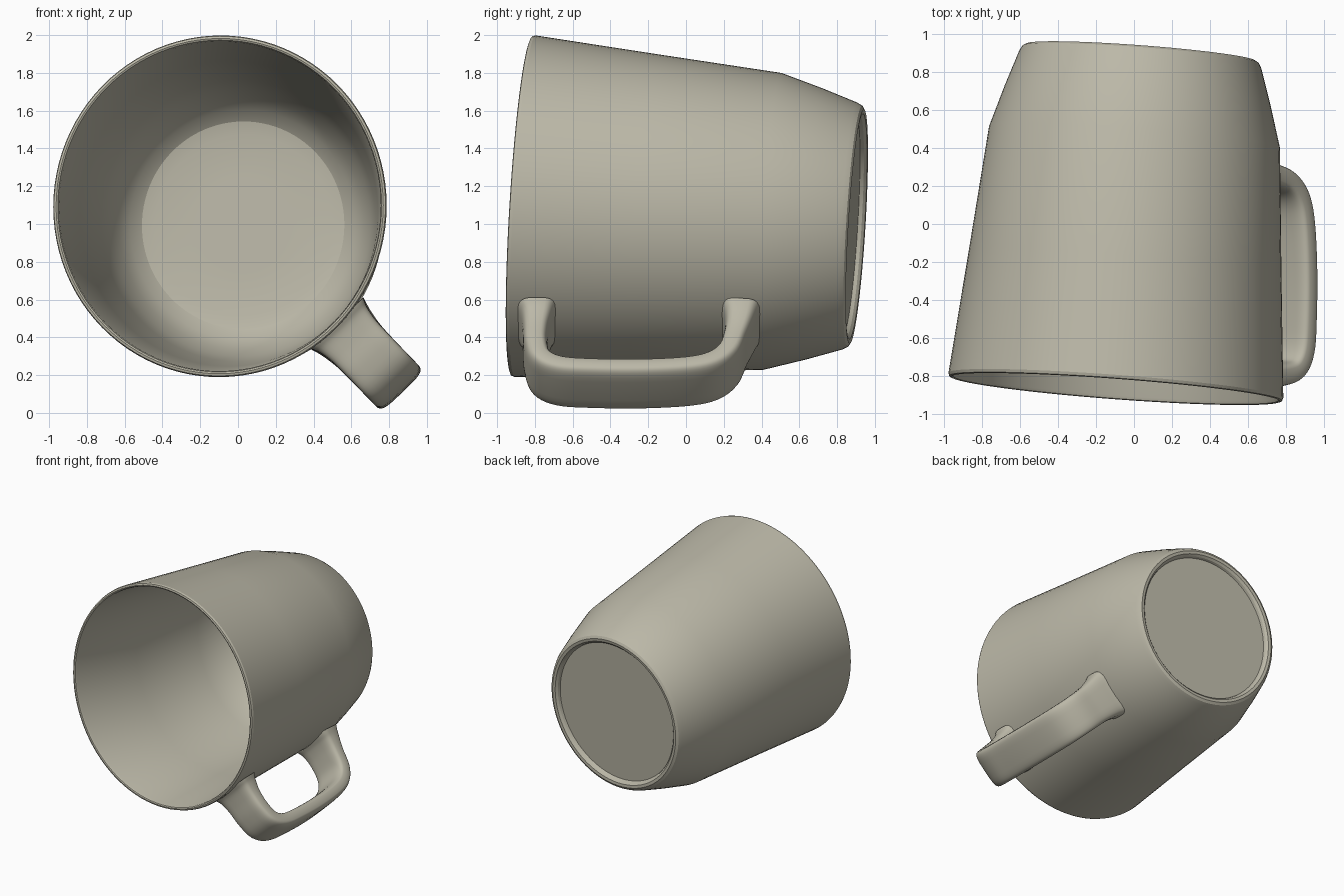
import bpy, bmesh, math
from mathutils import Vector

if "Cube" in bpy.data.objects:
    bpy.data.objects.remove(bpy.data.objects["Cube"])

clay = bpy.data.materials.new("warm grey glaze")
clay.diffuse_color = (0.50, 0.48, 0.39, 1)
clay.use_nodes = True
clay.node_tree.nodes["Principled BSDF"].inputs["Base Color"].default_value = clay.diffuse_color


def finish(bm, name, angle):
    bmesh.ops.recalc_face_normals(bm, faces=bm.faces)
    mesh = bpy.data.meshes.new(name)
    bm.to_mesh(mesh)
    bm.free()
    ob = bpy.data.objects.new(name, mesh)
    bpy.context.collection.objects.link(ob)
    mesh.materials.append(clay)
    bpy.ops.object.select_all(action='DESELECT')
    ob.select_set(True)
    bpy.context.view_layer.objects.active = ob
    bpy.ops.object.shade_smooth_by_angle(angle=math.radians(angle))
    return ob


def bridge(bm, a, b):
    n = len(a)
    for i in range(n):
        j = (i + 1) % n
        bm.faces.new((a[i], a[j], b[j], b[i]))


# Cup: a lathed wall, floor and foot ring around a slightly tilted axis
axis = Vector((0.075, 1, -0.061)).normalized()
side = (Vector((1, 0, 0)) - axis * axis.x).normalized()
up = side.cross(axis).normalized()
rim_centre = Vector((-0.097, -0.87, 1.095))
# (distance from rim plane, radius), from the inner floor over the rim to the foot
profile = [(1.68, 0.25), (1.68, 0.48), (1.665, 0.55), (1.62, 0.61), (1.54, 0.665),
           (1.44, 0.71), (1.32, 0.745), (0.66, 0.81), (0.02, 0.874), (0.004, 0.880),
           (0.0, 0.889), (0.004, 0.901), (0.02, 0.906), (0.66, 0.847), (1.335, 0.787),
           (1.56, 0.718), (1.745, 0.655), (1.772, 0.640), (1.783, 0.620),
           (1.780, 0.597), (1.765, 0.582), (1.745, 0.575), (1.745, 0.25)]
SEG = 96
bm = bmesh.new()
rings = []
for s, r in profile:
    ring = []
    for i in range(SEG):
        a = 2 * math.pi * i / SEG
        ring.append(bm.verts.new(rim_centre + axis * s + side * (r * 0.977 * math.cos(a))
                                 + up * (r * math.sin(a))))
    rings.append(ring)
for a, b in zip(rings, rings[1:]):
    bridge(bm, a, b)
bm.faces.new(rings[0])
bm.faces.new(rings[-1])
finish(bm, "cup", 20)

# Handle: a flat rounded strap swept along a curve, flared where it meets the wall
out = Vector((0.694, 0, -0.72)).normalized()
wide = Vector((0.72, 0, 0.694)).normalized()
centre = Vector((-0.05, 0, 1.07))
# (y, distance outward, half width, half thickness)
path = [(-0.79, 0.825, 0.195, 0.105), (-0.79, 0.875, 0.175, 0.085), (-0.795, 0.96, 0.16, 0.070),
        (-0.795, 1.08, 0.157, 0.064), (-0.765, 1.19, 0.157, 0.062), (-0.67, 1.25, 0.157, 0.06),
        (-0.50, 1.268, 0.157, 0.058), (-0.25, 1.272, 0.157, 0.058), (0.0, 1.255, 0.157, 0.058),
        (0.14, 1.215, 0.157, 0.06), (0.225, 1.13, 0.157, 0.062), (0.265, 1.0, 0.16, 0.066),
        (0.285, 0.90, 0.175, 0.082), (0.29, 0.83, 0.195, 0.105)]
pts = [Vector(p) for p in path]
pts = [2 * pts[0] - pts[1]] + pts + [2 * pts[-1] - pts[-2]]
fine = []
STEPS = 5
for k in range(1, len(pts) - 2):
    p0, p1, p2, p3 = pts[k - 1:k + 3]
    for j in range(STEPS):
        t = j / STEPS
        fine.append(0.5 * (2 * p1 + (p2 - p0) * t + (2 * p0 - 5 * p1 + 4 * p2 - p3) * t * t
                           + (3 * p1 - p0 - 3 * p2 + p3) * t ** 3))
fine.append(pts[-2])


def place(p):
    return centre + Vector((0, p[0], 0)) + out * p[1]


def soft(v):
    return math.copysign(abs(v) ** 0.5, v)


bm = bmesh.new()
rings = []
for k, p in enumerate(fine):
    tangent = place(fine[min(k + 1, len(fine) - 1)]) - place(fine[max(k - 1, 0)])
    thick = tangent.normalized().cross(wide).normalized()
    ring = []
    for i in range(32):
        a = 2 * math.pi * i / 32
        ring.append(bm.verts.new(place(p) + wide * (p[2] * soft(math.cos(a)))
                                 + thick * (p[3] * soft(math.sin(a)))))
    rings.append(ring)
for a, b in zip(rings, rings[1:]):
    bridge(bm, a, b)
bm.faces.new(rings[0])
bm.faces.new(rings[-1])
finish(bm, "handle", 50)
